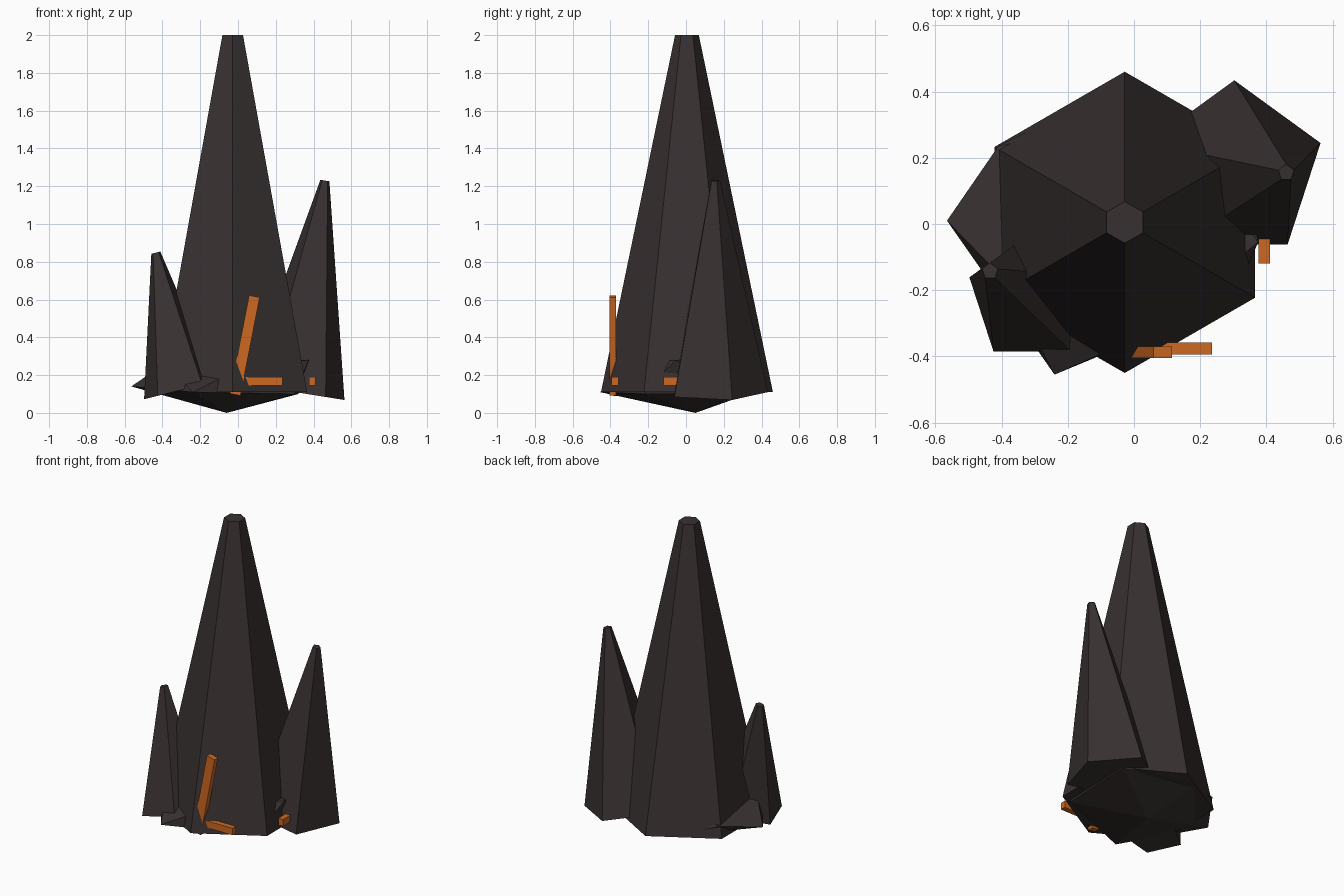
import bpy, bmesh, math
from mathutils import Matrix

if "Cube" in bpy.data.objects:
    bpy.data.objects.remove(bpy.data.objects["Cube"])


def material(name, rgb):
    m = bpy.data.materials.new(name)
    m.diffuse_color = (*rgb, 1)
    m.use_nodes = True
    m.node_tree.nodes["Principled BSDF"].inputs["Base Color"].default_value = m.diffuse_color
    return m


STONE = material("dark_stone", (0.040, 0.030, 0.030))
GLOW = material("ember_orange", (0.62, 0.14, 0.016))


def finish(name, bm, mat):
    bmesh.ops.recalc_face_normals(bm, faces=bm.faces)
    me = bpy.data.meshes.new(name)
    bm.to_mesh(me)
    bm.free()
    me.materials.append(mat)
    ob = bpy.data.objects.new(name, me)
    bpy.context.collection.objects.link(ob)
    return ob


def spire(name, sides, base, r_base, tip, r_tip, slope=0.0):
    """Tapered faceted spire; slope tilts both end caps along x."""
    bm = bmesh.new()
    rings = []
    for (cx, cy, cz), r in ((base, r_base), (tip, r_tip)):
        ring = []
        for i in range(sides):
            a = math.pi / 2 + i * math.tau / sides
            dx, dy = r * math.cos(a), r * math.sin(a)
            ring.append(bm.verts.new((cx + dx, cy + dy, cz + slope * dx)))
        rings.append(ring)
    low, high = rings
    for i in range(sides):
        j = (i + 1) % sides
        bm.faces.new((low[i], low[j], high[j], high[i]))
    bm.faces.new(low[::-1])
    bm.faces.new(high)
    return finish(name, bm, STONE)


def bar(name, centre, size, tilt=0.0):
    bm = bmesh.new()
    mat = (Matrix.Translation(centre) @ Matrix.Rotation(tilt, 4, 'Y')
           @ Matrix.Diagonal((*size, 1)))
    bmesh.ops.create_cube(bm, size=1, matrix=mat)
    return finish(name, bm, GLOW)


# Three crystal-like spires
spire("main_spire", 6, (-0.028, 0.005, 0.11), 0.455, (-0.028, 0.005, 2.0), 0.063)
spire("right_spire", 5, (0.303, 0.16, 0.11), 0.274, (0.46, 0.155, 1.23), 0.025, -0.16)
spire("left_spire", 5, (-0.307, -0.223, 0.12), 0.20, (-0.435, -0.143, 0.848), 0.025, 0.25)

# Rough squat boulder under the spires: bottom point, lower ring, upper ring
bm = bmesh.new()
for p in ((-0.06, 0.05, 0.0),
          (-0.565, 0.01, 0.14), (-0.24, -0.455, 0.11), (0.30, -0.23, 0.10),
          (0.32, 0.28, 0.10), (-0.16, 0.36, 0.11),
          (-0.39, -0.17, 0.26), (0.04, -0.33, 0.25), (0.375, -0.055, 0.28),
          (0.08, 0.34, 0.27), (-0.41, 0.235, 0.19)):
    bm.verts.new(p)
bmesh.ops.convex_hull(bm, input=bm.verts[:])
finish("base_rock", bm, STONE)

# Glowing cracks on the main spire
bar("upright_crack", (0.036, -0.388, 0.357), (0.057, 0.035, 0.53), 0.193)
bar("front_crack", (0.11, -0.376, 0.168), (0.25, 0.036, 0.045))
bar("side_crack", (0.393, -0.02, 0.168), (0.035, 0.20, 0.045))
